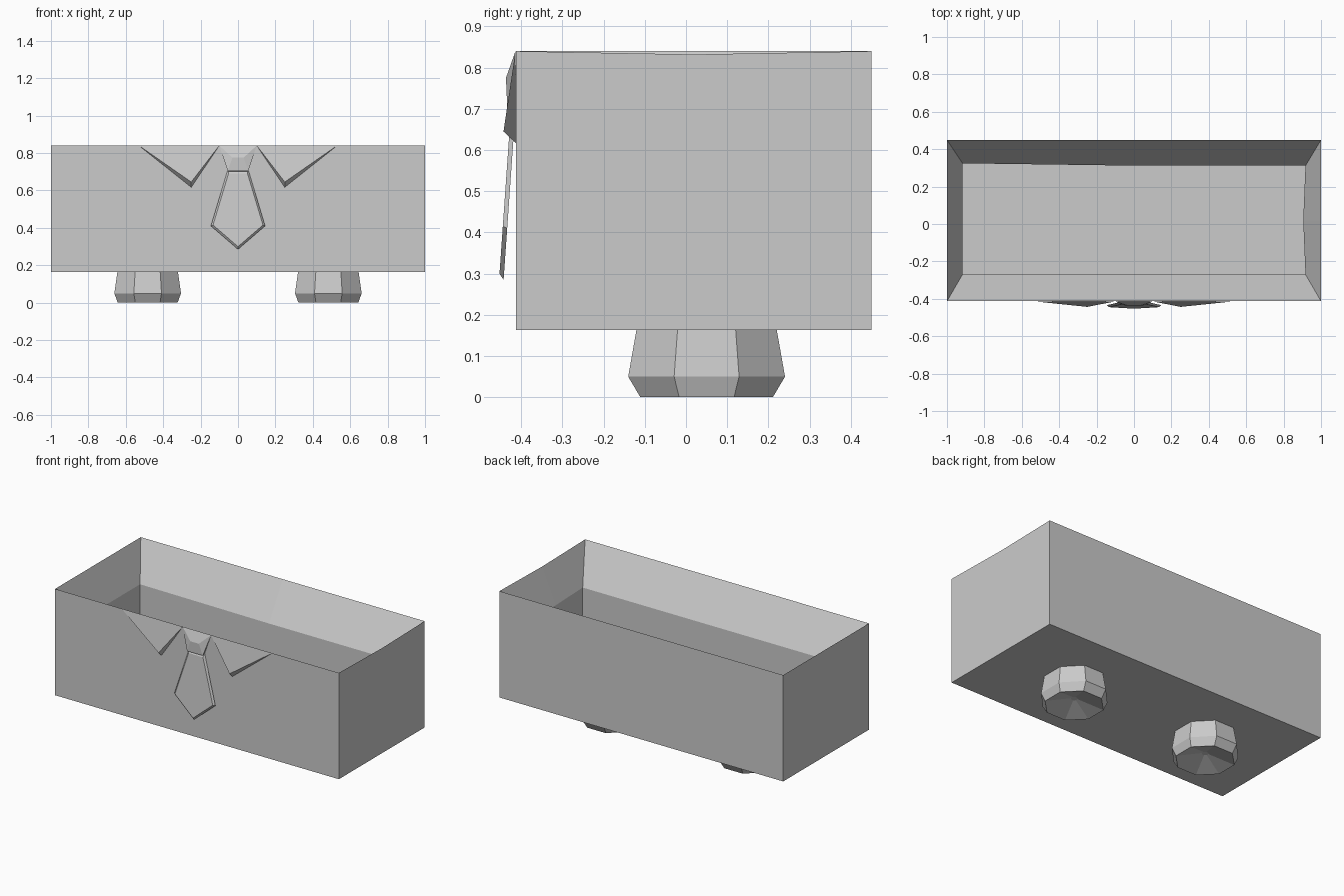
import bpy, bmesh, math

cube = bpy.data.objects.get("Cube")
if cube:
    bpy.data.objects.remove(cube, do_unlink=True)

grey = bpy.data.materials.new("plain_grey")
grey.use_nodes = True
colour = (0.6, 0.6, 0.6, 1)
grey.diffuse_color = colour
grey.node_tree.nodes["Principled BSDF"].inputs["Base Color"].default_value = colour


def finish(name, bm, mirror=False):
    bmesh.ops.recalc_face_normals(bm, faces=bm.faces)
    mesh = bpy.data.meshes.new(name)
    bm.to_mesh(mesh)
    bm.free()
    mesh.materials.append(grey)
    obj = bpy.data.objects.new(name, mesh)
    bpy.context.collection.objects.link(obj)
    if mirror:
        obj.modifiers.new("Mirror", 'MIRROR').use_mirror_merge = False


def loft(loops):
    """Join closed loops of equal length and cap both ends."""
    bm = bmesh.new()
    rings = [[bm.verts.new(p) for p in loop] for loop in loops]
    n = len(rings[0])
    for a, b in zip(rings, rings[1:]):
        for i in range(n):
            j = (i + 1) % n
            bm.faces.new((a[i], a[j], b[j], b[i]))
    bm.faces.new(rings[0])
    bm.faces.new(rings[-1])
    return bm


def hull(points):
    bm = bmesh.new()
    for p in points:
        bm.verts.new(p)
    bmesh.ops.convex_hull(bm, input=bm.verts)
    return bm


# Open box: outside, knife-edged rim, sloping lip, then a straight-sided cavity
def box_loop(x, front, back, z, mid_x, dip=0):
    return [(-x, front, z), (x, front, z), (mid_x, 0.02, z - dip),
            (x, back, z), (0, back, z), (-x, back + (1 - x) * 0.15, z)]


finish("open_box", loft([
    box_loop(1, -0.413, 0.45, 0.163, 1),
    box_loop(1, -0.413, 0.45, 0.84, 1, 0.008),
    box_loop(0.917, -0.27, 0.312, 0.61, 0.905),
    box_loop(0.917, -0.27, 0.312, 0.18, 0.905),
]))


# Feet: eight-sided, flared, with a chamfered and hollowed underside
def foot_loop(rx, ry, z):
    angles = [math.radians(22.5 + 45 * i) for i in range(8)]
    return [(0.483 + rx * math.cos(a), 0.05 + ry * math.sin(a), z) for a in angles]


finish("feet", loft([
    foot_loop(0.175, 0.184, 0.165),
    foot_loop(0.193, 0.206, 0.05),
    foot_loop(0.173, 0.174, 0.0),
    foot_loop(0.02, 0.02, 0.045),
]), mirror=True)

# Collar flaps: triangles whose tips lift away from the front
finish("collar_flaps", hull([
    (0.53, -0.414, 0.84), (0.1, -0.414, 0.84),
    (0.25, -0.443, 0.645), (0.25, -0.411, 0.615),
]), mirror=True)

# Tie knot
half = [(0.1, -0.414, 0.84), (0.03, -0.437, 0.775),
        (0.055, -0.434, 0.705), (0.05, -0.411, 0.7)]
finish("tie_knot", hull(half + [(-x, y, z) for x, y, z in half]))

# Tie blade: leaning outward, with a bevelled border
outline = [(-0.055, 0.71), (0.055, 0.71), (0.145, 0.41), (0, 0.285), (-0.145, 0.41)]


def blade_loop(scale, depth):
    loop = []
    for x, z in outline:
        z = 0.47 + (z - 0.47) * scale
        loop.append((x * scale, -0.413 - 0.07 * (0.71 - z) - depth, z))
    return loop


finish("tie_blade", loft([blade_loop(1, 0), blade_loop(0.92, 0.011)]))
